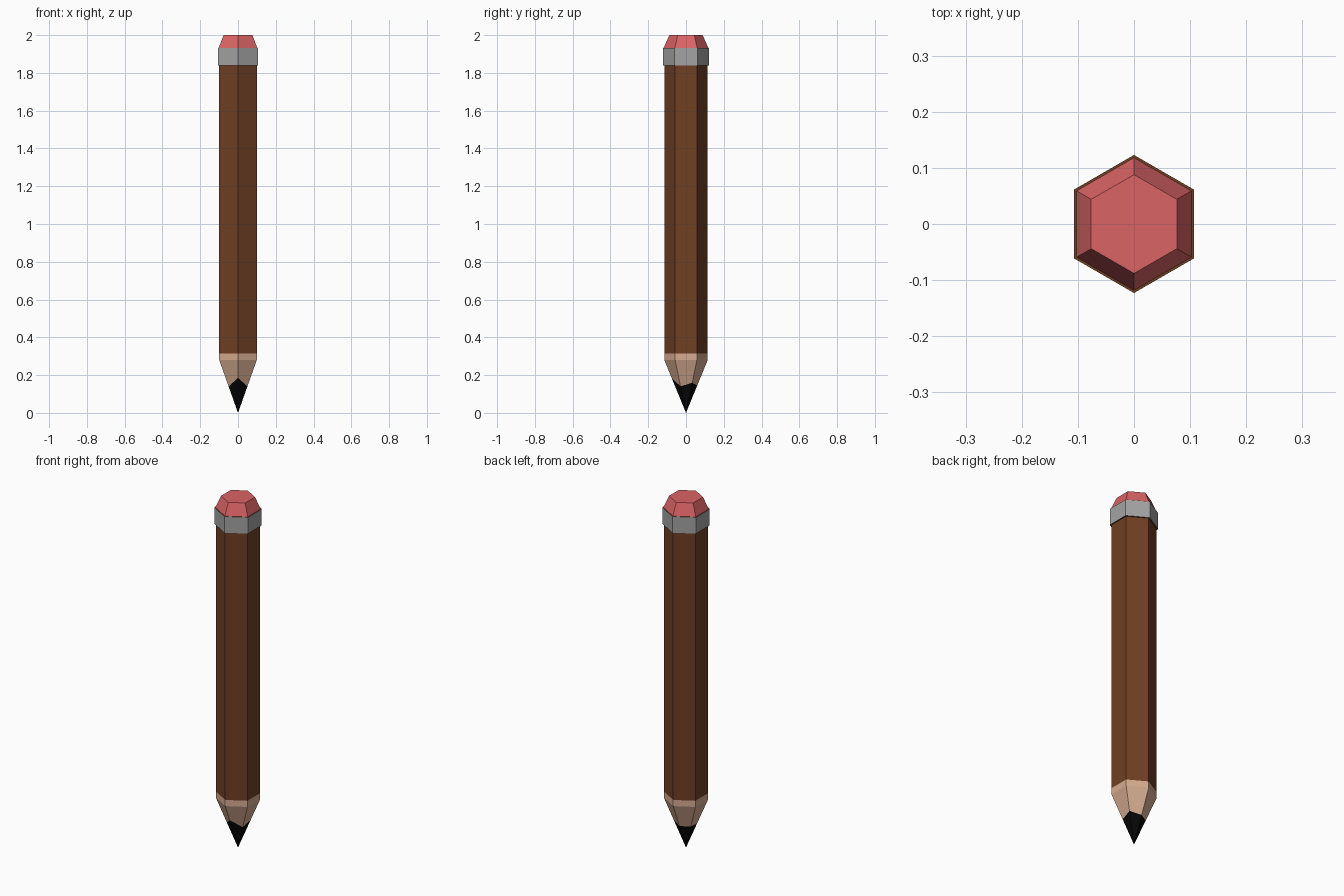
import bpy
import bmesh
from math import sin, cos, radians

cube = bpy.data.objects.get("Cube")
if cube:
    bpy.data.objects.remove(cube, do_unlink=True)


def material(name, rgb):
    mat = bpy.data.materials.new(name)
    mat.use_nodes = True
    mat.diffuse_color = (*rgb, 1)
    mat.node_tree.nodes["Principled BSDF"].inputs["Base Color"].default_value = (*rgb, 1)
    return mat


BROWN = material("brown_paint", (0.16, 0.05, 0.018))
WOOD = material("bare_wood", (0.67, 0.41, 0.28))
LEAD = material("black_lead", (0.002, 0.002, 0.002))
METAL = material("grey_metal", (0.37, 0.37, 0.37))
RUBBER = material("pink_rubber", (0.70, 0.125, 0.13))

ANGLES = [radians(30 + 60 * i) for i in range(6)]


def hexagon(radius, z):
    """Ring of six points with corners towards front and back."""
    return [(radius * cos(a), radius * sin(a), z) for a in ANGLES]


def loft(name, rings, mats, bands=None, cap_top=False, tip=None):
    """Join rings from bottom to top; bands gives the material of each band."""
    bm = bmesh.new()
    loops = [[bm.verts.new(p) for p in ring] for ring in rings]
    for k, (low, high) in enumerate(zip(loops, loops[1:])):
        for i in range(6):
            j = (i + 1) % 6
            face = bm.faces.new((low[i], low[j], high[j], high[i]))
            face.material_index = bands[k] if bands else 0
    if cap_top:
        bm.faces.new(loops[-1])
    if tip:
        point = bm.verts.new(tip)
        for i in range(6):
            bm.faces.new((point, loops[0][(i + 1) % 6], loops[0][i]))
    bm.normal_update()
    mesh = bpy.data.meshes.new(name)
    bm.to_mesh(mesh)
    bm.free()
    for mat in mats:
        mesh.materials.append(mat)
    obj = bpy.data.objects.new(name, mesh)
    bpy.context.collection.objects.link(obj)
    # Fan faces at the tip must point outwards
    return obj


BODY_R, RIM_R, ERASER_R = 0.115, 0.123, 0.118
CONE_TOP, PAINT_END = 0.28, 0.315
RIM_LOW, RIM_HIGH = 1.84, 1.933

# Uneven line where the lead emerges, one height per corner
lead_line = []
for a, z in zip(ANGLES, (0.16, 0.145, 0.145, 0.14, 0.185, 0.14)):
    r = BODY_R * z / CONE_TOP
    lead_line.append((r * cos(a), r * sin(a), z))

# Sharpened tip
loft("lead_tip", [lead_line], [LEAD], tip=(0, 0, 0))
loft("sharpened_wood",
     [lead_line, hexagon(BODY_R, CONE_TOP), hexagon(BODY_R, PAINT_END)], [WOOD])

# Painted shaft
loft("shaft", [hexagon(BODY_R, PAINT_END), hexagon(BODY_R, RIM_LOW)], [BROWN])

# Metal band with painted step faces
loft("metal_band",
     [hexagon(BODY_R, RIM_LOW), hexagon(RIM_R, RIM_LOW),
      hexagon(RIM_R, RIM_HIGH), hexagon(ERASER_R, RIM_HIGH)],
     [METAL, BROWN], bands=(1, 0, 1))

# Tapered eraser
loft("eraser", [hexagon(ERASER_R, RIM_HIGH), hexagon(0.088, 2.0)], [RUBBER], cap_top=True)
